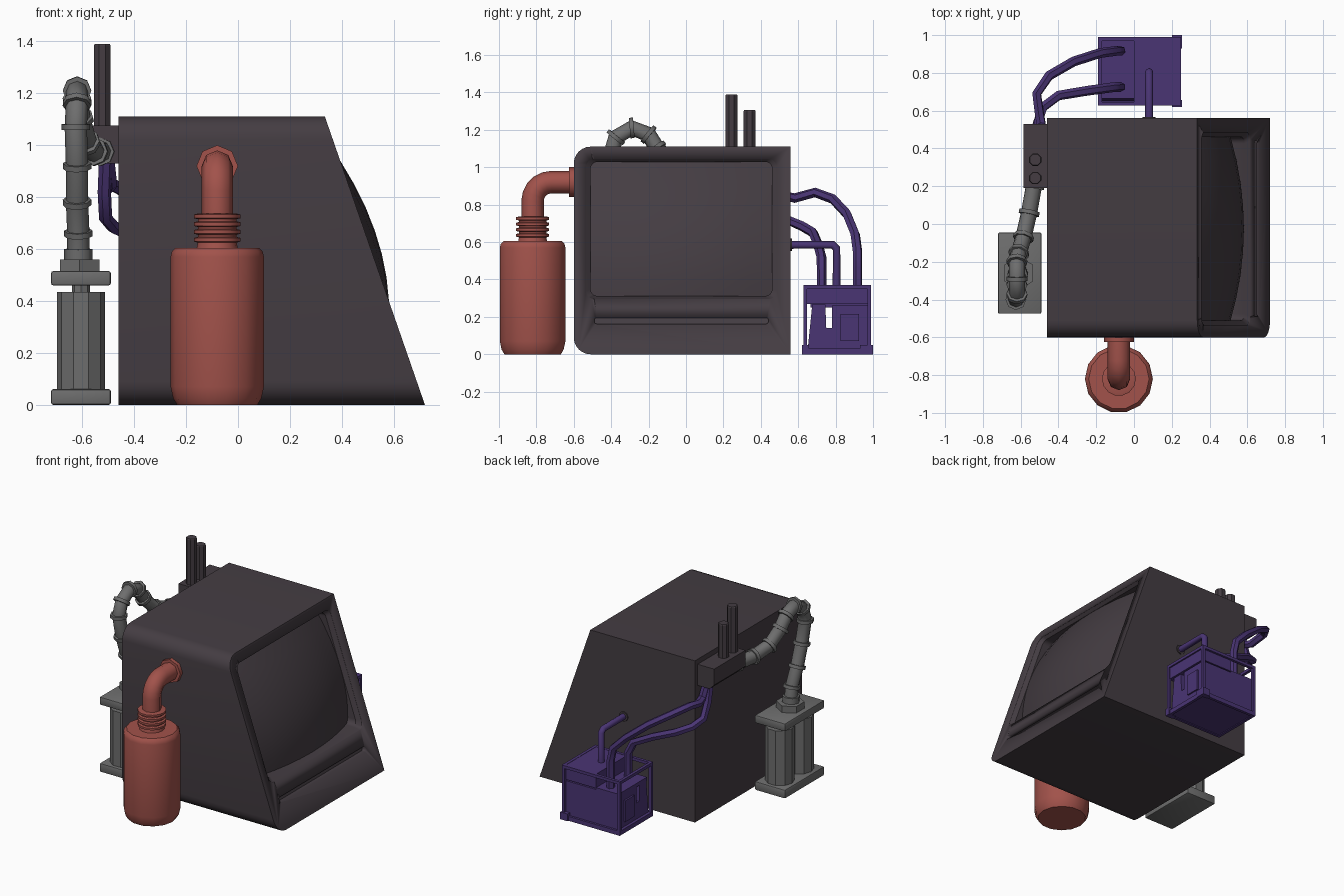
import bpy, bmesh
from math import sin, cos, pi, radians
from mathutils import Vector

if "Cube" in bpy.data.objects:
    bpy.data.objects.remove(bpy.data.objects["Cube"])


def material(name, rgb):
    m = bpy.data.materials.new(name)
    m.use_nodes = True
    m.diffuse_color = (*rgb, 1)
    bsdf = m.node_tree.nodes["Principled BSDF"]
    bsdf.inputs["Base Color"].default_value = (*rgb, 1)
    bsdf.inputs["Roughness"].default_value = 0.7
    return m


CHARCOAL = material("charcoal", (0.058, 0.046, 0.055))
RED = material("brick_red", (0.36, 0.085, 0.07))
GREY = material("steel_grey", (0.155, 0.155, 0.155))
PURPLE = material("deep_purple", (0.068, 0.035, 0.175))


def finish(name, bm, mat, angle=35):
    bmesh.ops.recalc_face_normals(bm, faces=bm.faces)
    mesh = bpy.data.meshes.new(name)
    bm.to_mesh(mesh)
    bm.free()
    return place(name, mesh, mat, angle)


def place(name, mesh, mat, angle=35):
    mesh.materials.clear()
    mesh.materials.append(mat)
    mesh.shade_smooth()
    mesh.set_sharp_from_angle(angle=radians(angle))
    ob = bpy.data.objects.new(name, mesh)
    bpy.context.scene.collection.objects.link(ob)
    return ob


def loft(name, rings, mat, angle=35):
    """Skin a stack of equal closed rings and cap both ends."""
    bm = bmesh.new()
    rows = [[bm.verts.new(p) for p in ring] for ring in rings]
    n = len(rows[0])
    for a, b in zip(rows, rows[1:]):
        for i in range(n):
            j = (i + 1) % n
            bm.faces.new((a[i], a[j], b[j], b[i]))
    bm.faces.new(rows[0])
    bm.faces.new(rows[-1])
    return finish(name, bm, mat, angle)


def lathe(name, x, y, profile, sides, mat, angle=35, turn=0.0):
    turns = [2 * pi * i / sides + turn for i in range(sides)]
    return loft(name, [[(x + r * cos(t), y + r * sin(t), z) for t in turns]
                       for r, z in profile], mat, angle)


def box(name, x, y, z, mat, bevel=0.0):
    """Box from (min, max) pairs."""
    bm = bmesh.new()
    bmesh.ops.create_cube(bm, size=1)
    for v in bm.verts:
        v.co = [p[0] + (p[1] - p[0]) * (c + 0.5) for p, c in zip((x, y, z), v.co)]
    if bevel:
        bmesh.ops.bevel(bm, geom=bm.edges[:], offset=bevel, segments=2,
                        profile=0.5, affect='EDGES')
    return finish(name, bm, mat)


def tube(name, points, radius, mat, detail=2):
    curve = bpy.data.curves.new(name, 'CURVE')
    curve.dimensions = '3D'
    curve.bevel_depth = radius
    curve.bevel_resolution = detail
    curve.use_fill_caps = True
    spline = curve.splines.new('POLY')
    spline.points.add(len(points) - 1)
    for sp, p in zip(spline.points, points):
        sp.co = (*p, 1)
    temp = bpy.data.objects.new(name + "_path", curve)
    mesh = bpy.data.meshes.new_from_object(temp)
    bpy.data.objects.remove(temp)
    return place(name, mesh, mat, 50)


def rounded(y0, y1, z0, z1, r_front, r_back, steps=6):
    """Rounded rectangle in the yz plane."""
    out = []
    corners = ((y1, z1, -1, -1, r_back), (y0, z1, 1, -1, r_front),
               (y0, z0, 1, 1, r_front), (y1, z0, -1, 1, r_back))
    for k, (y, z, sy, sz, r) in enumerate(corners):
        for i in range(steps + 1 if r else 1):
            t = pi / 2 * (k + i / steps)
            out.append((y + sy * r + r * cos(t), z + sz * r + r * sin(t)))
    return out


def slope(z):
    return 0.72 - 0.347 * z


def on_slope(outline, d):
    return [(slope(z) + d, y, z) for y, z in outline]


# Main casing with sloping face, screen recess and slot
outline = rounded(-0.6, 0.56, 0, 1.11, 0.09, 0)
body = loft("casing", [[(-0.46, y, z) for y, z in outline], on_slope(outline, 0)], CHARCOAL)
wide = rounded(-0.535, 0.485, 0.295, 1.045, 0.045, 0.045)
mid = rounded(-0.51, 0.46, 0.312, 1.028, 0.035, 0.035)
slot = rounded(-0.49, 0.44, 0.163, 0.195, 0.012, 0.012)
recess_cut = loft("recess_cutter", [on_slope(wide, 0.03), on_slope(wide, -0.005),
                                    on_slope(mid, -0.03), on_slope(mid, -0.12)], CHARCOAL)
slot_cut = loft("slot_cutter", [on_slope(slot, 0.03), on_slope(slot, -0.025)], CHARCOAL)
for cutter in (recess_cut, slot_cut):
    cutter.hide_render = True
    cutter.hide_set(True)
    mod = body.modifiers.new("cut", 'BOOLEAN')
    mod.operation = 'DIFFERENCE'
    mod.solver = 'EXACT'
    mod.object = cutter

# Bulging screen
bm = bmesh.new()
bmesh.ops.create_grid(bm, x_segments=8, y_segments=8, size=1)
for v in bm.verts:
    u, w = v.co.x, v.co.y
    z = 0.67 + 0.358 * w
    v.co = (slope(z) - 0.1 + 0.14 * (1 - (u * u + w * w) / 2), -0.025 + 0.485 * u, z)
screen = finish("screen", bm, CHARCOAL)
if screen.data.polygons[0].normal.x < 0:
    screen.data.flip_normals()

# Red tank, ribbed neck, elbow pipe and wall flange
lathe("tank", -0.08, -0.82, [(0.155, 0), (0.17, 0.025), (0.18, 0.07), (0.18, 0.57),
                             (0.175, 0.59), (0.16, 0.605)], 14, RED)
ribs = [(0.08, 0.6)]
for i in range(4):
    z = 0.625 + 0.03 * i
    ribs += [(0.075, z), (0.09, z + 0.004), (0.09, z + 0.018), (0.075, z + 0.022)]
lathe("tank_neck", -0.08, -0.82, ribs, 14, RED)
bend = [(-0.08, -0.72 - 0.1 * cos(t), 0.82 + 0.1 * sin(t))
        for t in [pi / 10 * i for i in range(6)]]
tube("elbow_pipe", [(-0.08, -0.82, 0.72)] + bend + [(-0.08, -0.59, 0.92)], 0.06, RED)
tube("wall_flange", [(-0.08, -0.626, 0.92), (-0.08, -0.595, 0.92)], 0.08, RED)

# Grey twin-cylinder pump
for label, z0, z1 in (("base", 0, 0.06), ("top", 0.46, 0.515)):
    box("pump_" + label + "_plate", (-0.72, -0.49), (-0.475, -0.045), (z0, z1), GREY, 0.008)
for label, y in (("front", -0.365), ("back", -0.155)):
    lathe(label + "_cylinder", -0.605, y, [(0.092, 0.055), (0.092, 0.435)], 10, GREY, 20)
    lathe(label + "_piston", -0.605, y, [(0.035, 0.43), (0.035, 0.47)], 8, GREY, 20)
lathe("pump_nut", -0.61, -0.26, [(0.088, 0.51), (0.088, 0.56)], 6, GREY, 20, pi / 6)

# Grey jointed pipe from pump to manifold
path = [Vector(p) for p in (
    (-0.615, -0.26, 0.55), (-0.615, -0.27, 0.66), (-0.62, -0.32, 0.78), (-0.62, -0.37, 0.92),
    (-0.625, -0.4, 1.07), (-0.62, -0.375, 1.16), (-0.62, -0.29, 1.21), (-0.62, -0.2, 1.175),
    (-0.61, -0.155, 1.1), (-0.585, -0.07, 1.01), (-0.555, 0.06, 0.975), (-0.53, 0.2, 0.975))]
tube("jointed_pipe", path, 0.043, GREY)
for i in range(1, len(path)):
    before, here = path[i - 1], path[i]
    after = path[min(i + 1, len(path) - 1)]
    along = (after - before).normalized() * 0.011
    tube("pipe_joint_%d" % i, [here - along, here + along], 0.055, GREY)
tube("pump_collar", [(-0.615, -0.26, 0.56), (-0.615, -0.262, 0.6)], 0.055, GREY)

# Manifold on the side with two exhaust stubs
section = [(-0.45, 0.93), (-0.55, 0.93), (-0.585, 0.965), (-0.585, 1.075), (-0.45, 1.075)]
loft("manifold", [[(x, y, z) for x, z in section] for y in (0.19, 0.53)], CHARCOAL, 20)
for label, y, top in (("tall", 0.243, 1.39), ("short", 0.34, 1.305)):
    lathe(label + "_exhaust", -0.523, y, [(0.035, 1.07), (0.035, top - 0.006), (0.031, top)],
          8, CHARCOAL, 20, pi / 8)

# Purple battery crate: solid part, lid, tapered side block and open frame
box("crate_floor", (-0.185, 0.245), (0.63, 0.985), (0.005, 0.03), PURPLE)
box("crate_block", (-0.17, 0.235), (0.78, 0.975), (0.02, 0.262), PURPLE)
box("crate_lid", (0.0, 0.24), (0.635, 0.975), (0.27, 0.368), PURPLE)
box("crate_shelf", (-0.17, 0.0), (0.665, 0.975), (0.25, 0.275), PURPLE)
taper = [(0.65, 0.02), (0.78, 0.02), (0.78, 0.14), (0.75, 0.14), (0.745, 0.265), (0.675, 0.265)]
loft("crate_side_block", [[(x, y, z) for y, z in taper] for x in (-0.17, 0.23)], PURPLE, 20)
for sx, x in (("right", -0.19), ("left", 0.23)):
    for sy, y in (("front", 0.627), ("back", 0.97)):
        box("crate_post_%s_%s" % (sx, sy), (x, x + 0.02), (y, y + 0.02), (0, 0.37), PURPLE)
    box("crate_side_rail_" + sx, (x, x + 0.02), (0.627, 0.99), (0.35, 0.37), PURPLE)
    box("crate_side_sill_" + sx, (x, x + 0.02), (0.627, 0.99), (0, 0.03), PURPLE)
    box("crate_panel_" + sx, (x + 0.003, x + 0.015), (0.825, 0.925), (0.07, 0.215), PURPLE)
for sy, y in (("front", 0.627), ("back", 0.97)):
    box("crate_rail_" + sy, (-0.19, 0.25), (y, y + 0.02), (0.35, 0.37), PURPLE)
    box("crate_sill_" + sy, (-0.19, 0.25), (y, y + 0.02), (0, 0.03), PURPLE)
    box("crate_foot_" + sy, (0.2, 0.255), (y - 0.007, y + 0.03), (0, 0.05), PURPLE)
box("crate_back_foot_side", (0.235, 0.255), (0.93, 1.0), (0, 0.05), PURPLE)

# Purple hoses and feed pipe
tube("long_hose", [(-0.5, 0.49, 0.94), (-0.49, 0.52, 0.85), (-0.5, 0.58, 0.835),
                   (-0.515, 0.69, 0.865), (-0.45, 0.785, 0.83), (-0.32, 0.86, 0.75),
                   (-0.18, 0.905, 0.64), (-0.09, 0.917, 0.55), (-0.07, 0.917, 0.46),
                   (-0.07, 0.917, 0.26)], 0.026, PURPLE, 1)
tube("short_hose", [(-0.51, 0.47, 0.94), (-0.515, 0.5, 0.82), (-0.51, 0.54, 0.72),
                    (-0.48, 0.62, 0.685), (-0.4, 0.68, 0.65), (-0.25, 0.705, 0.59),
                    (-0.11, 0.724, 0.52), (-0.07, 0.726, 0.44), (-0.07, 0.726, 0.26)],
     0.026, PURPLE, 1)
tube("feed_pipe", [(0.08, 0.55, 0.585), (0.08, 0.785, 0.585), (0.08, 0.805, 0.565),
                   (0.08, 0.805, 0.36)], 0.021, PURPLE)
tube("feed_flange", [(0.08, 0.555, 0.585), (0.08, 0.567, 0.585)], 0.034, CHARCOAL)
